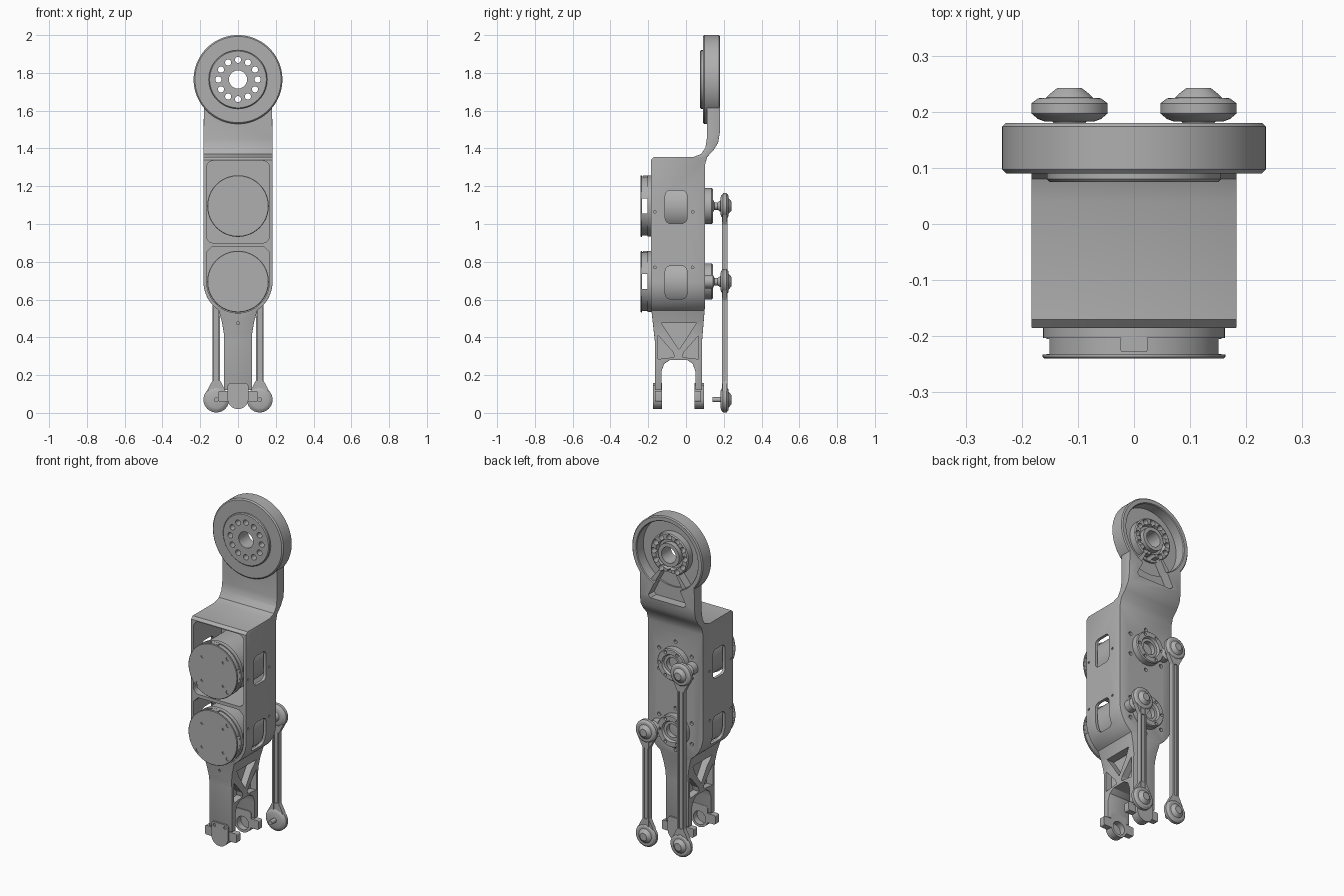
import bpy, bmesh, math
from math import sin, cos, pi, radians
from mathutils import Matrix

if "Cube" in bpy.data.objects:
    bpy.data.objects.remove(bpy.data.objects["Cube"])

grey = bpy.data.materials.new("machined grey")
grey.use_nodes = True
grey.diffuse_color = (0.43, 0.43, 0.43, 1)
grey.node_tree.nodes["Principled BSDF"].inputs["Base Color"].default_value = (0.43, 0.43, 0.43, 1)
parts = []


def finish(name, bm):
    bmesh.ops.remove_doubles(bm, verts=bm.verts, dist=1e-5)
    bmesh.ops.recalc_face_normals(bm, faces=bm.faces)
    me = bpy.data.meshes.new(name)
    bm.to_mesh(me)
    bm.free()
    me.materials.append(grey)
    ob = bpy.data.objects.new(name, me)
    bpy.context.scene.collection.objects.link(ob)
    parts.append(ob)
    return ob


def prism(name, pts, axis, a, b):
    """Extrude a 2D outline along an axis from a to b."""
    place = {"x": lambda p, t: (t, p[0], p[1]),
             "y": lambda p, t: (p[0], t, p[1]),
             "z": lambda p, t: (p[0], p[1], t)}[axis]
    bm = bmesh.new()
    lo, hi = [[bm.verts.new(place(p, t)) for p in pts] for t in (a, b)]
    bm.faces.new(lo)
    bm.faces.new(hi)
    n = len(pts)
    for i in range(n):
        j = (i + 1) % n
        bm.faces.new((lo[i], lo[j], hi[j], hi[i]))
    return finish(name, bm)


def lathe(name, profile, x, z, n=64, ring=False):
    """Revolve (radius, y) points about a y-parallel axis."""
    bm = bmesh.new()
    loops = [[bm.verts.new((x + r * cos(2 * pi * i / n), y, z + r * sin(2 * pi * i / n)))
              for i in range(n)] for r, y in profile]
    if ring:
        loops.append(loops[0])
    for p, q in zip(loops, loops[1:]):
        for i in range(n):
            j = (i + 1) % n
            bm.faces.new((p[i], p[j], q[j], q[i]))
    return finish(name, bm)


def cyl(name, x, z, r, y0, y1, n=32):
    return lathe(name, [(0, y0), (r, y0), (r, y1), (0, y1)], x, z, n)


def arc(cx, cz, r, a0, a1, n):
    return [(cx + r * cos(radians(a0 + (a1 - a0) * i / n)),
             cz + r * sin(radians(a0 + (a1 - a0) * i / n))) for i in range(n + 1)]


def rounded(x0, x1, z0, z1, r):
    return (arc(x1 - r, z1 - r, r, 0, 90, 6) + arc(x0 + r, z1 - r, r, 90, 180, 6)
            + arc(x0 + r, z0 + r, r, 180, 270, 6) + arc(x1 - r, z0 + r, r, 270, 360, 6))


def bake(ob):
    dg = bpy.context.evaluated_depsgraph_get()
    me = bpy.data.meshes.new_from_object(ob.evaluated_get(dg))
    ob.modifiers.clear()
    ob.data = me


def cut(ob, *tools, op="DIFFERENCE"):
    for t in tools:
        m = ob.modifiers.new("cut", "BOOLEAN")
        m.operation, m.object, m.solver = op, t, "EXACT"
        bake(ob)
        parts.remove(t)
        bpy.data.objects.remove(t)


def circle_holes(ob, count, radius, r, y0, y1, z, start=0):
    for k in range(count):
        a = radians(start) + 2 * pi * k / count
        cut(ob, cyl("hole", radius * cos(a), z + radius * sin(a), r, y0, y1, 16))


MOTORS = (1.095, 0.695)
TOP = 1.765

# Main housing: side profile crossed with front outline
side = [(-.185, 1.34), (-.185, .56), (-.165, .38), (-.165, .12), (-.13, .12), (-.13, .22),
        (-.115, .26), (-.085, .28), (.005, .28), (.035, .26), (.05, .22), (.05, .12),
        (.085, .12), (.085, .38), (.1, .56), (.1, 1.31), (.112, 1.355), (.145, 1.39),
        (.17, 1.43), (.18, 1.49), (.18, 1.66), (.11, 1.66), (.11, 1.45), (.103, 1.405),
        (.08, 1.37), (.04, 1.355), (-.17, 1.355)]
half = ([(.075, .1), (.075, .42), (.085, .48), (.1, .535)]
        + arc(0, MOTORS[1], .183, -56, 0, 14) + [(.183, 1.4), (.18, 1.68)])
outline = half + [(-x, z) for x, z in reversed(half)]
housing = prism("housing", side, "x", -.3, .3)
cut(housing, prism("outline", outline, "y", -.4, .4), op="INTERSECT")
bev = housing.modifiers.new("soft edges", "BEVEL")
bev.width, bev.segments, bev.limit_method, bev.angle_limit = .006, 2, "ANGLE", radians(50)
bake(housing)

# Motor bays open to the front
lower_bay = arc(0, MOTORS[1], .166, 180, 360, 32) + [(.166, .85), (.136, .88), (-.136, .88), (-.166, .85)]
cut(housing, prism("upper_bay", rounded(-.166, .166, .9, 1.335, .035), "y", -.3, .08),
    prism("lower_bay", lower_bay, "y", -.3, .08))

# Side windows and small screw holes
for z in MOTORS:
    cut(housing, prism("window", rounded(-.11, .005, z - .092, z + .083, .028), "x", -.3, .3))
    for s in (-1, 1):
        for y in (-.165, .035):
            dot = prism("dot", arc(y, z + .075 if z < 1 else z - .03, .007, 0, 324, 9), "x", s * .175, s * .3)
            cut(housing, dot)
    circle_holes(housing, 6, .125, .011, .085, .2, z, 30)

# Truss pockets on both sides of the leg
for s in (-1, 1):
    cut(housing, prism("pocket", [(-.13, .475), (.055, .475), (-.037, .335)], "x", s * .035, s * .3))
    for m in (-1, 1):
        tri = [(-.04 + m * dy, z) for dy, z in ((.107, .41), (.107, .285), (.022, .295), (.027, .32))]
        cut(housing, prism("pocket", tri, "x", s * .035, s * .3))
cut(housing, cyl("dot", 0, .475, .008, -.3, -.165, 12))

# Neck: clear the disc area and sink a wedge pocket in the back
wedge = [(.045, 1.66), (.125, 1.5), (.11, 1.485), (-.11, 1.485), (-.125, 1.5), (-.045, 1.66)]
cut(housing, cyl("clear", 0, TOP, .215, 0, .4, 64), prism("wedge", wedge, "y", .125, .4))

# Top joint disc, open at the back with a central hub
disc = lathe("joint_disc", [(.048, .075), (.15, .075), (.155, .08), (.155, .09), (.228, .09),
                            (.235, .097), (.235, .174), (.229, .18), (.207, .18), (.203, .175),
                            (.203, .115), (.125, .115), (.125, .155), (.118, .16), (.09, .16),
                            (.085, .135), (.07, .135), (.07, .165), (.048, .165)],
             0, TOP, 96, ring=True)
cut(disc, prism("wedge", wedge, "y", .125, .4))
circle_holes(disc, 12, .104, .0165, 0, .4, TOP)
for s in (-1, 1):
    rib = [(s * .05, 1.655), (s * .066, 1.66), (s * .125, 1.585), (s * .1, 1.565)]
    prism("joint_rib", rib, "y", .11, .165)

# Motors and their rear output hubs
for name, z in zip(("upper", "lower"), MOTORS):
    motor = lathe(name + "_motor", [(0, -.24), (.16, -.24), (.163, -.237), (.163, -.233), (.156, -.233),
                                    (.156, -.203), (.162, -.203), (.162, -.18), (.155, -.18),
                                    (.155, .06), (.145, .07), (0, .07)], 0, z)
    cut(motor, prism("slot", [(-.232, z - .04), (-.205, z - .04), (-.205, z + .04), (-.232, z + .04)],
                     "x", -.3, .3))
    circle_holes(motor, 4, .142, .012, -.3, -.234, z, 45)
    circle_holes(motor, 4, .1, .008, -.3, -.234, z, 45)
    prism(name + "_connector", rounded(-.024, .024, -.228, -.202, .004), "z", z + .14, z + .161)
    hub = lathe(name + "_hub", [(.04, .09), (.095, .09), (.095, .136), (.09, .142), (.062, .142),
                                (.056, .128), (.04, .128)], 0, z, 48, ring=True)
    circle_holes(hub, 6, .078, .009, .125, .2, z)

# Push rods: the left one drives from the lower motor, the right from the upper
eye = [(0, -.022), (.045, -.022), (.056, -.018), (.068, -.008), (.068, .01), (.056, .019),
       (.042, .02), (.036, .026), (.026, .034), (.022, .037), (0, .037)]
beam = [(-.021, -.015), (-.011, -.015), (-.011, -.007), (.011, -.007), (.011, -.015), (.021, -.015),
        (.021, .015), (.011, .015), (.011, .007), (-.011, .007), (-.011, .015), (-.021, .015)]
LOW = .07
for name, x, z in (("left", .115, MOTORS[1]), ("right", -.115, MOTORS[0])):
    prism(name + "_rod", [(x + px, .205 + py) for px, py in beam], "z", LOW + .05, z - .05)
    for end, ez, s in (("lower", LOW, 1), ("upper", z, -1)):
        lathe(f"{name}_rod_{end}_eye", [(r, .205 + y) for r, y in eye], x, ez, 40)
        neck = [(x - .05, ez + s * .045), (x + .05, ez + s * .045), (x + .021, ez + s * .1), (x - .021, ez + s * .1)]
        prism(f"{name}_rod_{end}_neck", neck, "y", .192, .218)
    cyl(name + "_rod_bolt", x, LOW, .013, .14, .19, 16)
    lathe(name + "_crank_post", [(0, .1), (.036, .1), (.036, .142), (.02, .15), (.02, .168),
                                 (.032, .185), (0, .185)], x, z, 24)

# Ankle clamps at the tips of the fork
for name, y0, y1, b0, b1 in (("front", -.175, -.128, -.163, 0), ("back", .045, .095, 0, .083)):
    shape = [(.055, .145), (.045, .157), (-.045, .157), (-.055, .145)] + arc(0, .075, .055, 180, 360, 20)
    clamp = prism(name + "_clamp", shape, "y", y0, y1)
    inner = y0 + .012 if y0 < 0 else y0
    ears = prism("ears", rounded(-.105, .105, .06, .115, .008), "y", inner, inner + .035)
    cut(clamp, ears, op="UNION")
    cut(clamp, cyl("bore", 0, .075, .04, b0, b1))
    for s in (-1, 1):
        cut(clamp, cyl("screw", s * .035, .138, .009, -.3, -.168, 12))

# Smooth curved surfaces, keep edges crisp
bpy.ops.object.select_all(action="DESELECT")
for ob in parts:
    ob.select_set(True)
bpy.context.view_layer.objects.active = housing
bpy.ops.object.shade_smooth_by_angle(angle=radians(30))
